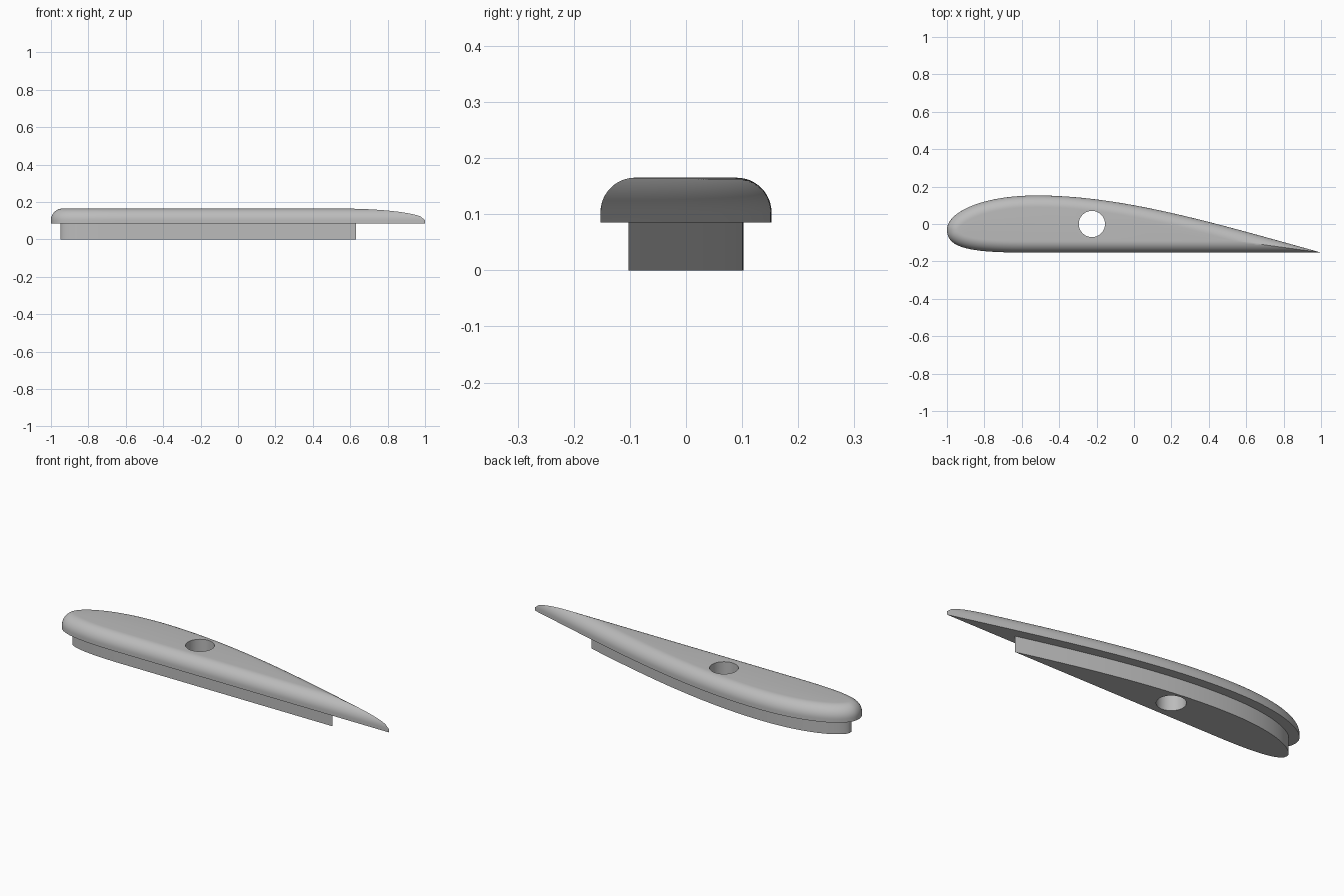
import bpy
import bmesh
import math
from mathutils import Vector
from mathutils.geometry import interpolate_bezier

cube = bpy.data.objects.get("Cube")
if cube:
    bpy.data.objects.remove(cube, do_unlink=True)

HALF = 0.1525      # half of the foil depth
STEP = 0.085       # height where the rim sits on the plug
TOP = 0.165
FILLET = 0.062     # rounding of the upper rim
INSET = 0.05       # plug is this far inside the rim

grey = bpy.data.materials.new("plain_grey")
grey.use_nodes = True
colour = (0.5, 0.5, 0.5, 1)
grey.diffuse_color = colour
grey.node_tree.nodes["Principled BSDF"].inputs["Base Color"].default_value = colour


def bezier(points, t):
    """Point and inward normal on a cubic curve."""
    a, b, c, d = [Vector(p) for p in points]
    s = 1 - t
    pos = a * s**3 + b * 3 * s * s * t + c * 3 * s * t * t + d * t**3
    tan = ((b - a) * s * s + (c - b) * 2 * s * t + (d - c) * t * t).normalized()
    return pos, Vector((-tan.y, tan.x))


# Foil outline, running from the tail over the back to the nose and along the front
tail_curve = [(1, -HALF), (0.45, -0.0013), (-0.05, HALF), (-0.52, HALF)]
nose_back = [(-0.52, HALF), (-0.82, HALF), (-1, 0.06), (-1, -0.03)]
nose_front = [(-1, -0.03), (-1, -0.115), (-0.92, -HALF), (-0.6, -HALF)]


def tail_reach(t):
    """Distance from the tail curve to the ridge midway to the flat front."""
    p, n = bezier(tail_curve, t)
    return (p.y + HALF) / (1 - n.y)


def solve_reach(target):
    low, high = 0.0, 0.9
    for _ in range(50):
        mid = (low + high) / 2
        low, high = (mid, high) if tail_reach(mid) < target else (low, mid)
    return high


steps = sorted([i / 70 for i in range(71)] + [solve_reach(FILLET), solve_reach(INSET)])
back, front = [], []
for t in steps:
    p, n = bezier(tail_curve, t)
    m = tail_reach(t)
    back.append((p, n, m))
    front.append((Vector((p.x + n.x * m, -HALF)), Vector((0, 1)), m))
nose = [(*bezier(curve, i / 32), 1.0) for curve in (nose_back, nose_front)
        for i in range(1, 33)]
outline = back + nose + front[::-1]


def loft(name, rings):
    """Solid through equal rings, closed by flat ends."""
    bm = bmesh.new()
    loops = [[bm.verts.new(co) for co in ring] for ring in rings]
    count = len(loops[0])
    for lower, upper in zip(loops, loops[1:]):
        for i in range(count):
            j = (i + 1) % count
            bm.faces.new((lower[i], lower[j], upper[j], upper[i]))
    bm.faces.new(loops[0][::-1])
    # The top skips points that have already met at the ridge
    peak = max(v.co.z for v in loops[-1])
    bm.faces.new([v for v in loops[-1] if v.co.z > peak - 1e-5])
    bmesh.ops.remove_doubles(bm, verts=bm.verts, dist=2e-5)
    bmesh.ops.recalc_face_normals(bm, faces=bm.faces)
    mesh = bpy.data.meshes.new(name)
    bm.to_mesh(mesh)
    bm.free()
    obj = bpy.data.objects.new(name, mesh)
    bpy.context.collection.objects.link(obj)
    mesh.materials.append(grey)
    return obj


def at(point, depth, z):
    p, n, m = point
    q = p + n * min(depth, m)
    return (q.x, q.y, z)


# Rounded cap
rim = TOP - FILLET
rings = [[at(p, 0, STEP) for p in outline]]
for k in range(13):
    depth = FILLET * (1 - math.cos(math.pi / 2 * k / 12))
    ring = []
    for p in outline:
        d = min(depth, p[2])
        ring.append(at(p, d, rim + math.sqrt(max(0, FILLET**2 - (FILLET - d)**2))))
    rings.append(ring)
cap = loft("foil_cap", rings)

# Straight-sided plug beneath it
inner = [p for p in outline if p[2] >= INSET - 1e-6]
plug = loft("foil_plug", [[at(p, INSET, z) for p in inner] for z in (0, STEP)])

# Round hole through both parts
bpy.ops.mesh.primitive_cylinder_add(vertices=64, radius=0.07, depth=1,
                                    location=(-0.225, 0, 0))
cutter = bpy.context.object
cutter.name = "hole_cutter"
cutter.hide_render = True
cutter.data.materials.append(grey)
for part in (cap, plug):
    mod = part.modifiers.new("hole", 'BOOLEAN')
    mod.operation = 'DIFFERENCE'
    mod.solver = 'EXACT'
    mod.object = cutter
    bpy.ops.object.select_all(action='DESELECT')
    part.select_set(True)
    bpy.context.view_layer.objects.active = part
    bpy.ops.object.modifier_apply(modifier=mod.name)
    bpy.ops.object.shade_smooth_by_angle(angle=math.radians(30))
bpy.data.objects.remove(cutter, do_unlink=True)
